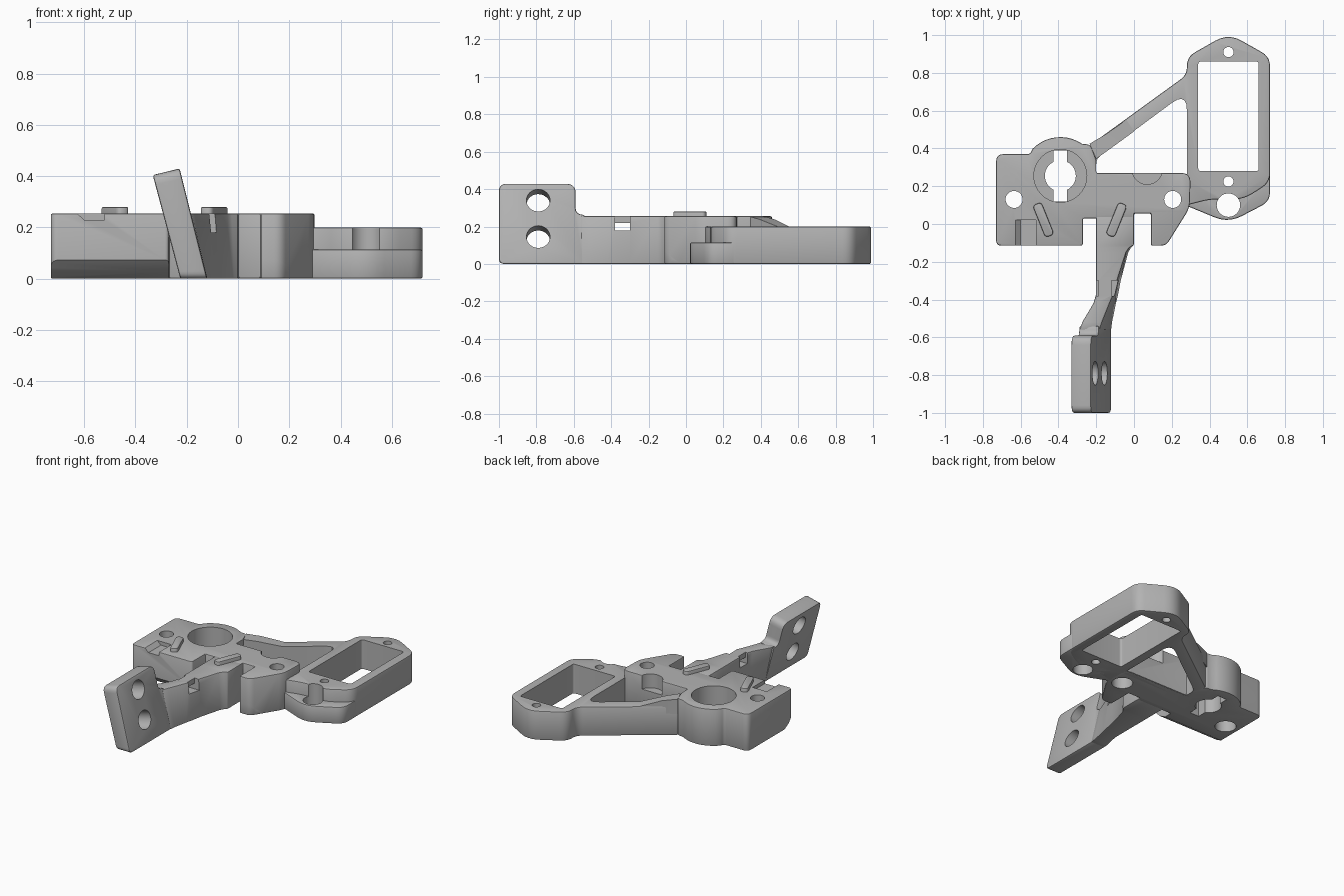
import bpy, bmesh, math
from mathutils import Vector

if "Cube" in bpy.data.objects:
    bpy.data.objects.remove(bpy.data.objects["Cube"], do_unlink=True)

grey = bpy.data.materials.new("matte grey")
grey.use_nodes = True
grey.diffuse_color = (0.45, 0.45, 0.45, 1)
grey.node_tree.nodes["Principled BSDF"].inputs["Base Color"].default_value = grey.diffuse_color


def make(name, rings):
    """Closed solid through rings of matching points."""
    bm = bmesh.new()
    loops = [[bm.verts.new(p) for p in ring] for ring in rings]
    n = len(loops[0])
    for a, b in zip(loops, loops[1:]):
        for i in range(n):
            j = (i + 1) % n
            bm.faces.new((a[i], a[j], b[j], b[i]))
    bm.faces.new(loops[0])
    bm.faces.new(loops[-1])
    bmesh.ops.recalc_face_normals(bm, faces=bm.faces)
    mesh = bpy.data.meshes.new(name)
    bm.to_mesh(mesh)
    bm.free()
    ob = bpy.data.objects.new(name, mesh)
    mesh.materials.append(grey)
    bpy.context.collection.objects.link(ob)
    return ob


def rounded(points):
    """Replace each (a, b, cut) corner by a short curve."""
    out = []
    for i, (a, b, *cut) in enumerate(points):
        p = Vector((a, b))
        if not cut:
            out.append(p)
            continue
        q = Vector(points[i - 1][:2])
        r = Vector(points[(i + 1) % len(points)][:2])
        s, e = (p + (k - p).normalized() * cut[0] for k in (q, r))
        for t in (0, .2, .4, .6, .8, 1):
            out.append(s * (1 - t) ** 2 + p * 2 * t * (1 - t) + e * t * t)
    return out


def prism(name, points, lo, hi, place=lambda a, b, c: (a, b, c)):
    pts = rounded(points)
    return make(name, [[place(p[0], p[1], c) for p in pts] for c in (lo, hi)])


def circle(x, y, r, n=40):
    return [(x + r * math.cos(math.tau * i / n), y + r * math.sin(math.tau * i / n)) for i in range(n)]


def box(x0, x1, y0, y1):
    return [(x0, y0), (x1, y0), (x1, y1), (x0, y1)]


def finish(ob, cutters=(), rim=0.008):
    bpy.ops.object.select_all(action="DESELECT")
    bpy.context.view_layer.objects.active = ob
    ob.select_set(True)
    if rim:
        m = ob.modifiers.new("rim", "BEVEL")
        m.width, m.segments = rim, 2
        m.limit_method, m.angle_limit = "ANGLE", math.radians(50)
        bpy.ops.object.modifier_apply(modifier=m.name)
    for c in cutters:
        m = ob.modifiers.new("cut", "BOOLEAN")
        m.operation, m.solver, m.object = "DIFFERENCE", "EXACT", c
        bpy.ops.object.modifier_apply(modifier=m.name)
    bpy.ops.object.shade_smooth_by_angle(angle=math.radians(30))


# Plate with round boss and two front notches
boss = (-0.39, 0.255)
arc = [(boss[0] + 0.205 * math.cos(math.radians(d)), boss[1] + 0.205 * math.sin(math.radians(d)))
       for d in range(56, 137, 8)]
plate = prism("main_plate", [
    (-0.73, -0.115, 0.03), (-0.27, -0.115, 0.015), (-0.27, 0.03), (-0.2, 0.03),
    (0, 0.03), (0, 0.055), (0.09, 0.055), (0.09, -0.115, 0.01), (0.17, -0.115, 0.03),
    (0.295, 0.085, 0.04), (0.3, 0.27, 0.05), (-0.2, 0.27), (-0.2, 0.34), (-0.23, 0.42, 0.02),
    *arc, (-0.55, 0.37, 0.015), (-0.73, 0.37, 0.04)], 0, 0.255)

# Motor frame with its diagonal brace
frame = prism("motor_frame", [
    (-0.23, 0.22), (0.28, 0.22), (0.28, 0.1), (0.4, 0.13, 0.04), (0.58, 0.13, 0.06),
    (0.72, 0.22, 0.05), (0.72, 0.885, 0.05), (0.5, 1.01, 0.08), (0.28, 0.885, 0.05),
    (0.28, 0.79, 0.04), (-0.23, 0.42)], 0, 0.2)
tab = prism("lower_tab", [
    (0.27, 0.1), (0.5, 0.005, 0.08), (0.72, 0.12, 0.05), (0.72, 0.26), (0.27, 0.26)], 0, 0.115)

# Ramp from the boss down to the brace
ramp = make("brace_ramp", [
    [(-0.2, 0.345, 0.15), (-0.235, 0.425, 0.15), (-0.235, 0.425, 0.252), (-0.2, 0.345, 0.252)],
    [(-0.13, 0.395, 0.15), (-0.15, 0.475, 0.15), (-0.15, 0.475, 0.238), (-0.13, 0.395, 0.238)],
    [(0, 0.49, 0.15), (-0.04, 0.552, 0.15), (-0.04, 0.552, 0.2), (0, 0.49, 0.2)]])

# Arm: each row is y, top left, top right, bottom left, bottom right
rows = [(0.06, -0.2, 0, -0.2, 0), (-0.11, -0.2, 0, -0.2, 0), (-0.125, -0.2, -0.025, -0.2, -0.015),
        (-0.15, -0.2, -0.042, -0.2, -0.03), (-0.3, -0.2, -0.09, -0.2, -0.07),
        (-0.37, -0.2, -0.108, -0.2, -0.083), (-0.42, -0.215, -0.13, -0.2, -0.095),
        (-0.52, -0.275, -0.17, -0.222, -0.115), (-0.56, -0.288, -0.182, -0.225, -0.12)]
arm = make("arm", [[(bl, y, 0), (br, y, 0), (tr, y, 0.255), (tl, y, 0.255)]
                   for y, tl, tr, bl, br in rows])
side_slots = [prism("slot_cutter", box(x0, x1, -0.38, -0.3), 0.18, z)
              for x0, x1, z in ((-0.4, 0.1, 0.22), (-0.4, -0.187, 0.4), (-0.12, 0.1, 0.4))]

# Leaning paddle with two cross holes
paddle = prism("paddle", [
    (-1, 0, 0.03), (-0.54, 0), (-0.54, 0.262), (-0.59, 0.27, 0.03), (-0.59, 0.43, 0.05), (-1, 0.43, 0.04)],
    -0.225, -0.12, lambda a, b, c: (c - 0.25 * b, a, b * (1 + 0.57 * (c + 0.12))))
paddle_holes = [prism("paddle_cutter", circle(-0.79, z, 0.063), -0.6, 0.2,
                      lambda a, b, c: (c, a, b + 0.25 * c)) for z in (0.391, 0.184)]

# Cutters for the plate and frame
cuts = [
    prism("bevel_cutter", [(-0.2, -0.1), (-0.02, -0.01), (-0.02, 0), (-0.07, 0.028), (-0.12, 0.078), (-0.2, 0.15)],
          -0.9, 0.5, lambda a, b, c: (c, a, b)),
    prism("groove_cutter", [(-0.63, 0.3), (-0.52, 0.3), (-0.52, 0.23), (-0.6, 0.23), (-0.63, 0.257)],
          -0.3, 0.02, lambda a, b, c: (a, c, b)),
    prism("recess_cutter", circle(*boss, 0.14), 0.12, 0.4),
    prism("horn_cutter", circle(*boss, 0.082), -0.1, 0.4),
    prism("horn_slot_cutter", box(-0.425, -0.355, 0.12, 0.39), -0.1, 0.4),
    prism("pocket_cutter", circle(0.07, 0.29, 0.08), 0.16, 0.4)]
for x in (-0.635, 0.205):
    cuts.append(prism("screw_cutter", circle(x, 0.13, 0.045), -0.1, 0.4))
    cuts.append(prism("nut_cutter", circle(x, 0.13, 0.066), -0.1, 0.1))
frame_cuts = [
    prism("window_cutter", [(x, y, 0.015) for x, y in box(0.34, 0.66, 0.28, 0.86)], -0.1, 0.4),
    prism("triangle_cutter", [(-0.2, 0.265), (0.28, 0.265), (0.28, 0.7, 0.1), (-0.2, 0.345, 0.03)], -0.1, 0.4),
    prism("tab_cutter", circle(0.5, 0.1, 0.062), -0.1, 0.4)]
for y in (0.91, 0.225):
    frame_cuts.append(prism("pilot_cutter", circle(0.5, y, 0.027), -0.1, 0.4))

finish(plate, cuts)
finish(frame, cuts[2:] + frame_cuts)
finish(tab, cuts[-2:] + frame_cuts[2:])
finish(ramp, rim=0)
finish(arm, side_slots, rim=0.006)
finish(paddle, paddle_holes)

# Two slanted locating ridges
for name, cx, lean in (("right_ridge", -0.48, 1), ("left_ridge", -0.093, -1)):
    a = math.radians(22) * lean
    pill = [(sx, sy, 0.022) for sx, sy in box(-0.025, 0.025, -0.092, 0.092)]
    ridge = prism(name, pill, 0.2, 0.28)
    ridge.location = (cx, 0.022, 0)
    ridge.rotation_euler.z = a
    finish(ridge, rim=0.006)

for c in set(cuts + frame_cuts + side_slots + paddle_holes):
    bpy.data.objects.remove(c, do_unlink=True)
